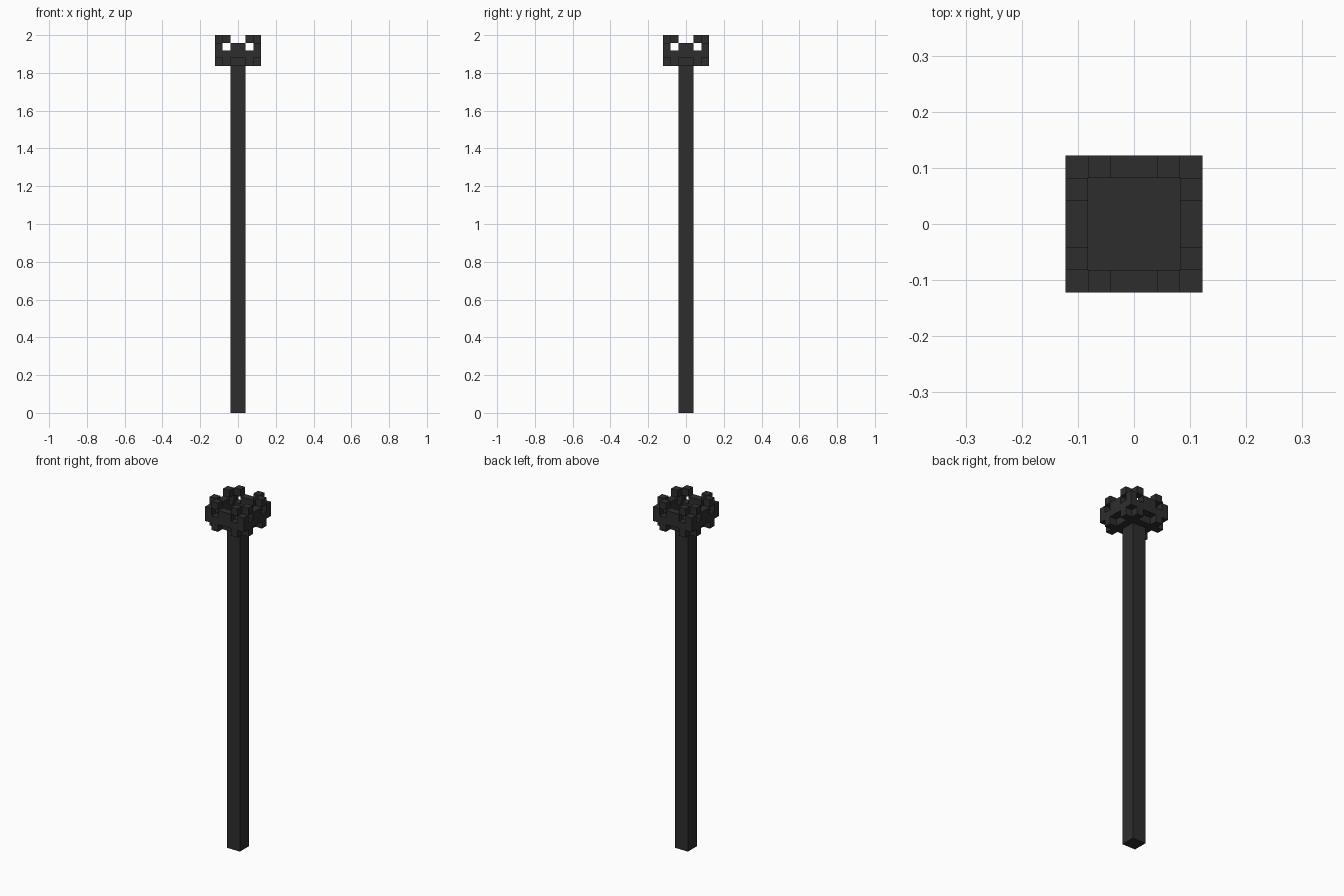
import bpy, bmesh, math
from mathutils import Matrix, Vector

if "Cube" in bpy.data.objects:
    bpy.data.objects.remove(bpy.data.objects["Cube"], do_unlink=True)

U = 2.0 / 49      # one block
BASE = 45         # blocks below the head

mat = bpy.data.materials.new("charcoal")
mat.use_nodes = True
colour = (0.027, 0.027, 0.027, 1)
mat.diffuse_color = colour
bsdf = mat.node_tree.nodes["Principled BSDF"]
bsdf.inputs["Base Color"].default_value = colour
bsdf.inputs["Roughness"].default_value = 0.9


def build(name, boxes, turns=1):
    """Boxes are (low corner, high corner) in blocks, repeated by quarter turns."""
    bm = bmesh.new()
    for k in range(turns):
        spin = Matrix.Rotation(k * math.pi / 2, 4, 'Z')
        for lo, hi in boxes:
            lo, hi = Vector(lo) * U, Vector(hi) * U
            m = spin @ Matrix.Translation((lo + hi) / 2) @ Matrix.Diagonal((*(hi - lo), 1))
            bmesh.ops.create_cube(bm, size=1, matrix=m)
    mesh = bpy.data.meshes.new(name)
    bm.to_mesh(mesh)
    bm.free()
    mesh.materials.append(mat)
    obj = bpy.data.objects.new(name, mesh)
    bpy.context.collection.objects.link(obj)
    return obj


# Pole and basket floor
build("pole", [((-1, -1, 0), (1, 1, BASE))])
build("basket_floor", [((-2, -2, BASE), (2, 2, BASE + 1))])

# Basket rim: one side, turned four times
build("basket_wall", [((-3, -3, BASE + 1), (2, -2, BASE + 2))], 4)
build("corner_blocks", [((-3, -3, BASE + 2), (-2, -2, BASE + 3))], 4)
build("middle_blocks", [((-1, -3, BASE + 2), (1, -2, BASE + 3))], 4)

# Small blocks beside each corner, above and below the rim
for name, z in (("upper_studs", BASE + 3), ("lower_studs", BASE)):
    build(name, [((x, -3, z), (x + 1, -2, z + 1)) for x in (-2, 1)], 4)
